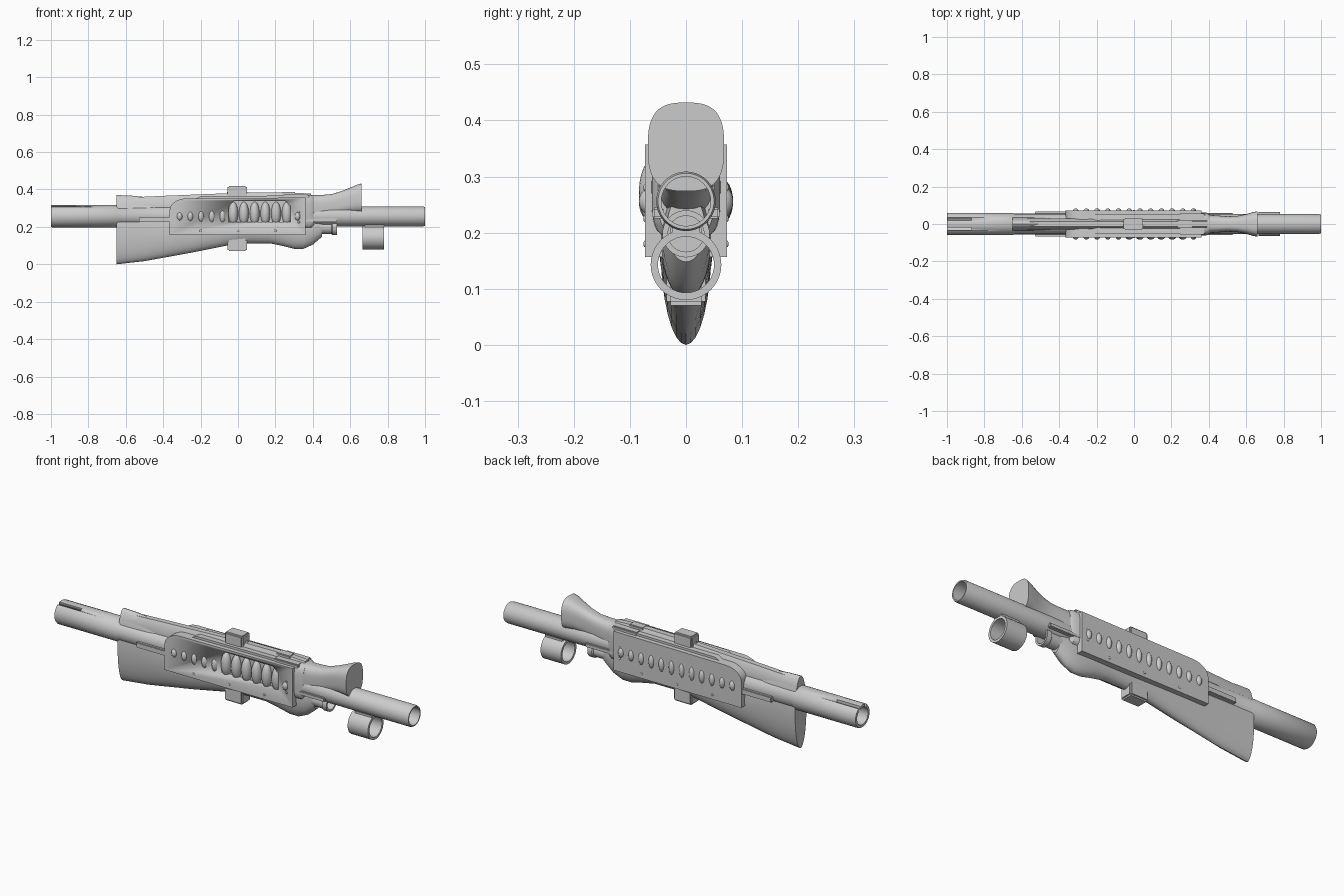
import bpy, bmesh, math
from mathutils import Matrix, Vector

cube = bpy.data.objects.get("Cube")
if cube:
    bpy.data.objects.remove(cube, do_unlink=True)

grey = bpy.data.materials.new("plain grey")
grey.use_nodes = True
colour = (0.6, 0.6, 0.6, 1)
grey.diffuse_color = colour
grey.node_tree.nodes["Principled BSDF"].inputs["Base Color"].default_value = colour


def finish(name, bm, angle=35):
    bmesh.ops.recalc_face_normals(bm, faces=bm.faces)
    mesh = bpy.data.meshes.new(name)
    bm.to_mesh(mesh)
    bm.free()
    obj = bpy.data.objects.new(name, mesh)
    bpy.context.collection.objects.link(obj)
    mesh.materials.append(grey)
    bpy.ops.object.select_all(action='DESELECT')
    obj.select_set(True)
    bpy.context.view_layer.objects.active = obj
    bpy.ops.object.shade_smooth_by_angle(angle=math.radians(angle))
    return obj


def skin(name, rings, closed=False):
    """Join rings of points; cap the ends or close into a loop."""
    bm = bmesh.new()
    loops = [[bm.verts.new(p) for p in ring] for ring in rings]
    n = len(loops[0])
    pairs = list(zip(loops, loops[1:]))
    if closed:
        pairs.append((loops[-1], loops[0]))
    else:
        bm.faces.new(loops[0])
        bm.faces.new(loops[-1])
    for a, b in pairs:
        for i in range(n):
            j = (i + 1) % n
            bm.faces.new((a[i], a[j], b[j], b[i]))
    return finish(name, bm)


def loft(name, stations, power=2, n=32):
    """Superellipse sections along x, each (x, bottom, top, half width)."""
    rings = []
    for x, low, high, w in stations:
        ring = []
        for i in range(n):
            c, s = math.cos(math.tau * i / n), math.sin(math.tau * i / n)
            y = math.copysign(abs(c) ** (2 / power), c) * w
            z = math.copysign(abs(s) ** (2 / power), s) * (high - low) / 2
            ring.append((x, y, (low + high) / 2 + z))
        rings.append(ring)
    return skin(name, rings)


def tube(name, profile, z, n=40):
    """Hollow turned part along x from a closed (x, radius) profile."""
    rings = [[(x, r * math.cos(math.tau * i / n), z + r * math.sin(math.tau * i / n))
              for i in range(n)] for x, r in profile]
    return skin(name, rings, closed=True)


def box(name, x, y, z, bevel=0.0):
    bm = bmesh.new()
    bmesh.ops.create_cube(bm, size=1)
    for v in bm.verts:
        v.co = Vector([a[0] + (a[1] - a[0]) * (c + 0.5) for a, c in zip((x, y, z), v.co)])
    if bevel:
        bmesh.ops.bevel(bm, geom=bm.edges[:], offset=bevel, segments=2, affect='EDGES')
    return finish(name, bm)


def panel(name, outline, y0, y1):
    return skin(name, [[(x, y, z) for x, z in outline] for y in (y0, y1)])


def cut(obj, cutter):
    mod = obj.modifiers.new("cut", 'BOOLEAN')
    mod.operation = 'DIFFERENCE'
    mod.solver = 'EXACT'
    mod.object = cutter
    cutter.hide_render = True
    cutter.hide_set(True)


def bulge(name, x, y, z, rx, ry, rz):
    bm = bmesh.new()
    bmesh.ops.create_uvsphere(bm, u_segments=20, v_segments=12, radius=1)
    bm.transform(Matrix.Translation((x, y, z)) @ Matrix.Diagonal((rx, ry, rz, 1)))
    return finish(name, bm, 60)


# Barrels: wide slotted one on the left, plain one on the right
wide = tube("wide_barrel", [(-1, 0.057), (-0.995, 0.06), (-0.65, 0.06), (-0.64, 0.055),
                            (-0.3, 0.055), (-0.3, 0.044), (-1, 0.044)], 0.258)
for y in (-0.026, 0.026):
    cut(wide, box("slot_cutter", (-1.05, -0.87), (y - 0.007, y + 0.007), (0.27, 0.4)))
tube("narrow_barrel", [(0.3, 0.053), (0.99, 0.053), (1, 0.05), (1, 0.044), (0.3, 0.044)], 0.256)

# Deep tapering stock below, with the rail along the top
loft("lower_stock", [(-0.65, 0.0, 0.37, 0.046), (-0.58, 0.008, 0.368, 0.046),
                     (-0.5, 0.017, 0.36, 0.046), (-0.4, 0.035, 0.33, 0.046),
                     (-0.25, 0.062, 0.3, 0.048), (-0.06, 0.1, 0.3, 0.05),
                     (0.05, 0.112, 0.3, 0.05), (0.17, 0.112, 0.3, 0.05),
                     (0.24, 0.098, 0.3, 0.048), (0.3, 0.083, 0.3, 0.046),
                     (0.35, 0.083, 0.29, 0.044), (0.4, 0.105, 0.28, 0.042),
                     (0.45, 0.148, 0.27, 0.034)])
rail = [(-0.65, 0.354), (-0.4, 0.366), (-0.15, 0.376), (0.02, 0.383), (0.25, 0.385), (0.39, 0.378)]
skin("top_rail", [[(x, -0.03, 0.3), (x, -0.03, h - 0.028), (x, -0.014, h),
                   (x, 0.014, h), (x, 0.03, h - 0.028), (x, 0.03, 0.3)] for x, h in rail])

# Receiver with a rounded front shoulder and a window on one side
shoulder = [(-0.365 + 0.09 * (1 - math.cos(a)), 0.29 + 0.062 * math.sin(a))
            for a in (i * math.pi / 16 for i in range(9))]
outline = [(-0.365, 0.157)] + shoulder + [(0.36, 0.357), (0.36, 0.157)]
receiver = panel("receiver", outline, -0.073, 0.073)
window = [(-0.05, 0.225), (-0.05, 0.31), (-0.02, 0.34), (0.25, 0.34), (0.28, 0.31), (0.28, 0.225)]
cut(receiver, panel("window_cutter", window, -0.1, -0.055))
panel("receiver_roof", [(-0.25, 0.34), (-0.2, 0.364), (0.36, 0.368), (0.36, 0.34)], -0.05, 0.05)

# Row of rounded ribs down both sides
for i in range(12):
    x = -0.312 + i * 0.0573
    size = 0.6 + 0.4 * math.sin(math.pi * (i + 0.5) / 12)
    bulge("left_rib", x, 0.062, 0.256, 0.017, 0.022, 0.037 * size + 0.004)
    if -0.05 < x < 0.28:
        bulge("window_rib", x, -0.055, 0.272, 0.026, 0.029, 0.062)
    else:
        bulge("right_rib", x, -0.062, 0.256, 0.017, 0.022, 0.037 * size)

# Side bars, rivets and lower edges
for s in (-1, 1):
    box("side_bar", (-0.53, -0.36), sorted((s * 0.045, s * 0.068)), (0.225, 0.253), 0.003)
    box("rear_side_bar", (0.34, 0.53), sorted((s * 0.04, s * 0.06)), (0.225, 0.245), 0.003)
    for x, z in ((0.325, 0.28), (0.325, 0.225), (0.0, 0.18), (-0.2, 0.18), (0.2, 0.18)):
        bulge("rivet", x, s * 0.073, z, 0.006, 0.003, 0.006)

# Clamp around the middle
box("upper_clamp", (-0.055, 0.048), (-0.033, 0.033), (0.35, 0.42), 0.007)
box("lower_clamp", (-0.055, 0.048), (-0.035, 0.035), (0.07, 0.16), 0.007)
tube("clamp_pin", [(-0.06, 0.012), (0.055, 0.012), (0.055, 0.004), (-0.06, 0.004)], 0.375, 16)

# Rear block and flared butt
loft("rear_block", [(0.34, 0.19, 0.372, 0.062), (0.39, 0.19, 0.372, 0.06),
                    (0.405, 0.2, 0.365, 0.05)], 4)
box("rear_sight_base", (0.24, 0.38), (-0.055, 0.055), (0.34, 0.372), 0.005)
box("rear_sight", (0.23, 0.31), (-0.022, 0.022), (0.36, 0.386), 0.004)
loft("butt", [(0.38, 0.23, 0.37, 0.05), (0.44, 0.24, 0.37, 0.046), (0.5, 0.255, 0.375, 0.041),
              (0.55, 0.268, 0.39, 0.043), (0.6, 0.276, 0.41, 0.053),
              (0.635, 0.276, 0.425, 0.063), (0.66, 0.274, 0.432, 0.068)], 2.9, 48)

# Short tube under the barrel and the hanging ring with its bracket
tube("magazine_tube", [(0.34, 0.036), (0.5, 0.036), (0.505, 0.042), (0.53, 0.042),
                       (0.53, 0.032), (0.34, 0.032)], 0.198)
tube("hanging_ring", [(0.665, 0.063), (0.78, 0.063), (0.78, 0.05), (0.665, 0.05)], 0.143)
box("ring_bracket", (0.68, 0.78), (-0.028, 0.028), (0.193, 0.212), 0.003)
